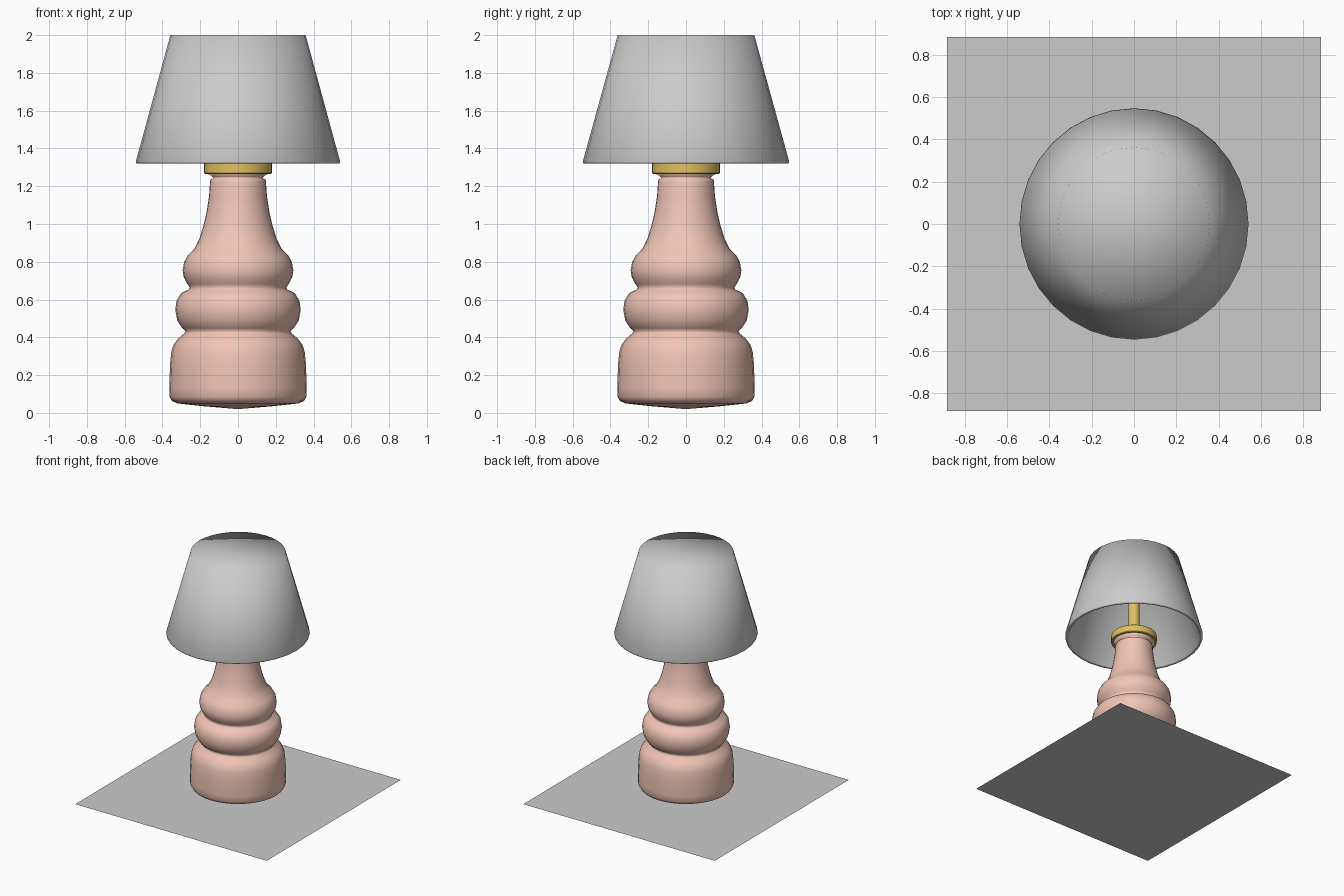
import bpy, bmesh, math

if "Cube" in bpy.data.objects:
    bpy.data.objects.remove(bpy.data.objects["Cube"])

SIDES = 32


def material(name, color):
    m = bpy.data.materials.new(name)
    m.diffuse_color = color
    m.use_nodes = True
    m.node_tree.nodes["Principled BSDF"].inputs["Base Color"].default_value = m.diffuse_color
    return m


def lathe(name, profile, mat=None, angle=None):
    """Revolve (radius, height) points; radius 0 makes a pole."""
    bm = bmesh.new()
    rings = []
    for r, z in profile:
        n = 1 if r == 0 else SIDES
        rings.append([bm.verts.new((r * math.cos(2 * math.pi * i / SIDES),
                                    r * math.sin(2 * math.pi * i / SIDES), z)) for i in range(n)])
    for a, b in zip(rings, rings[1:]):
        for i in range(SIDES):
            j = (i + 1) % SIDES
            quad = [a[i % len(a)], a[j % len(a)], b[j % len(b)], b[i % len(b)]]
            bm.faces.new(list(dict.fromkeys(quad)))
    for ring in (rings[0], rings[-1]):
        if len(ring) > 1:
            bm.faces.new(ring)
    bmesh.ops.recalc_face_normals(bm, faces=bm.faces)
    for f in bm.faces:
        f.smooth = True
    mesh = bpy.data.meshes.new(name)
    bm.to_mesh(mesh)
    bm.free()
    obj = bpy.data.objects.new(name, mesh)
    bpy.context.collection.objects.link(obj)
    if mat:
        mesh.materials.append(mat)
    if angle:
        bpy.ops.object.select_all(action='DESELECT')
        obj.select_set(True)
        bpy.context.view_layer.objects.active = obj
        bpy.ops.object.shade_smooth_by_angle(angle=math.radians(angle))
    return obj


clay = material("clay", (0.88, 0.56, 0.46, 1))
brass = material("brass", (0.76, 0.53, 0.12, 1))

# Flat square the lamp stands on
bpy.ops.mesh.primitive_plane_add(size=1.765)
bpy.context.object.name = "base_sheet"

# Turned ceramic body
lathe("lamp_body", [
    (0, 0.02), (0.18, 0.035), (0.32, 0.05), (0.35, 0.063), (0.362, 0.085),
    (0.364, 0.13), (0.36, 0.25), (0.354, 0.32), (0.342, 0.36), (0.315, 0.395),
    (0.285, 0.42), (0.278, 0.433), (0.295, 0.448), (0.322, 0.49), (0.332, 0.545),
    (0.325, 0.595), (0.30, 0.635), (0.262, 0.652), (0.255, 0.662), (0.268, 0.682),
    (0.288, 0.72), (0.293, 0.755), (0.285, 0.80), (0.265, 0.835), (0.23, 0.87),
    (0.205, 0.92), (0.183, 0.99), (0.165, 1.07), (0.153, 1.15), (0.148, 1.225),
    (0.145, 1.236), (0.132, 1.243), (0.135, 1.252), (0.165, 1.268), (0, 1.27)], clay)

# Brass collar and the rod that carries the shade
lathe("collar", [(0.175, 1.266), (0.18, 1.271), (0.18, 1.325), (0.175, 1.33)], brass, 35)
lathe("shade_rod", [(0.045, 1.32), (0.045, 1.975)], brass, 35)

# Hollow shade, closed at the top
shade = lathe("lamp_shade", [
    (0, 1.98), (0.337, 1.98), (0.516, 1.325), (0.522, 1.32), (0.538, 1.32),
    (0.541, 1.33), (0.358, 2.0), (0, 2.0)])
shade.scale.y = 1.01
